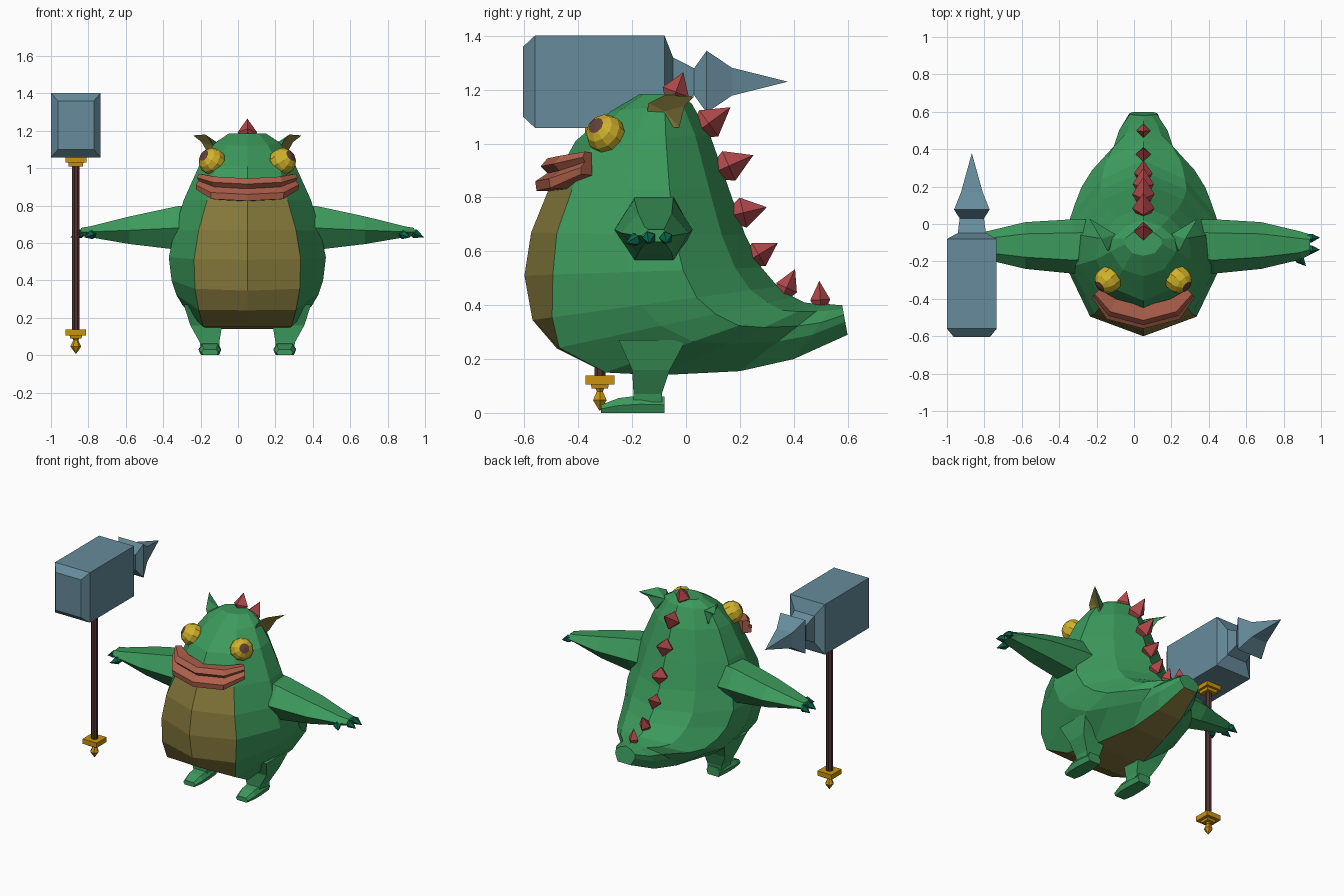
import bpy, bmesh, math
from mathutils import Vector

if "Cube" in bpy.data.objects:
    bpy.data.objects.remove(bpy.data.objects["Cube"])

CX = 0.05  # creature's centre line


def mat(name, r, g, b):
    m = bpy.data.materials.new(name)
    m.diffuse_color = (*[(c / 255) ** 2.2 for c in (r, g, b)], 1)
    m.use_nodes = True
    m.node_tree.nodes["Principled BSDF"].inputs["Base Color"].default_value = m.diffuse_color
    return m


GREEN = mat("skin_green", 62, 152, 92)
BELLY = mat("belly_olive", 132, 120, 62)
RED = mat("spike_red", 176, 74, 76)
LIP = mat("lip_salmon", 172, 96, 76)
YELLOW = mat("eye_yellow", 208, 178, 48)
PUPIL = mat("pupil_brown", 100, 66, 60)
CLAW = mat("claw_teal", 18, 100, 74)
STEEL = mat("steel_blue", 102, 138, 154)
WOOD = mat("dark_wood", 82, 54, 54)
GOLD = mat("gold", 200, 146, 22)


def finish(name, bm, *mats):
    bmesh.ops.remove_doubles(bm, verts=bm.verts, dist=1e-5)
    bmesh.ops.recalc_face_normals(bm, faces=bm.faces)
    me = bpy.data.meshes.new(name)
    bm.to_mesh(me)
    bm.free()
    for m in mats:
        me.materials.append(m)
    ob = bpy.data.objects.new(name, me)
    bpy.context.collection.objects.link(ob)
    return ob


def loft(name, rings, *mats, rule=None):
    """Skin a list of closed rings, cap both ends; rule(ring, column) gives the material."""
    bm = bmesh.new()
    vs = [[bm.verts.new(p) for p in r] for r in rings]
    n = len(vs[0])
    for i in range(len(vs) - 1):
        for j in range(n):
            k = (j + 1) % n
            f = bm.faces.new((vs[i][j], vs[i][k], vs[i + 1][k], vs[i + 1][j]))
            f.material_index = rule(i, j) if rule else 0
    bm.faces.new(vs[0])
    bm.faces.new(vs[-1])
    return finish(name, bm, *mats)


def ngon(c, a, b, n, turn=0.0):
    """Ring of n points round c with half-axis vectors a and b."""
    return [Vector(c) + Vector(a) * math.cos(turn + math.tau * k / n)
            + Vector(b) * math.sin(turn + math.tau * k / n) for k in range(n)]


def cone(name, base, tip, r, m, n=4, widest=0.3):
    """Spike with a narrow foot, a wide waist and a sharp tip."""
    base, tip = Vector(base), Vector(tip)
    d = tip - base
    a = d.cross(Vector((1, 0, 0))).normalized()
    if abs(d.normalized().x) > 0.8:
        a = d.cross(Vector((0, 0, 1))).normalized()
    b = d.normalized().cross(a)
    return loft(name, [ngon(base + d * t, a * s, b * s, n)
                       for t, s in ((0, r * .6), (widest, r), (1, 1e-4))], m)


# Body and tail: sections from crown to tail tip
# front y, front z, back y, back z, half width, belly half width, belly edge position
SECTIONS = [
    (-.17, 1.185, -.03, 1.185, .10, .06, .10), (-.28, 1.12, .02, 1.15, .175, .11, .12),
    (-.41, 1.01, .09, 1.03, .255, .17, .14), (-.51, .83, .16, .83, .34, .215, .13),
    (-.575, .67, .22, .66, .39, .26, .12), (-.60, .51, .28, .54, .42, .285, .12),
    (-.57, .345, .34, .47, .405, .28, .08), (-.48, .24, .40, .43, .38, .26, .01),
    (-.30, .15, .44, .41, .345, .235, .0), (-.10, .14, .48, .405, .285, .19, .0),
    (.20, .155, .52, .405, .165, .12, .0), (.40, .20, .55, .402, .135, .09, .0),
    (.60, .29, .58, .40, .075, .05, .0)]


def body_ring(yf, zf, yb, zb, w, wb, tb):
    half = [(0, 0), (tb, wb), (.44, w), (.67, w * .96), (.89, w * .55), (1, 0)]
    pts = half + [(t, -x) for t, x in half[-2:0:-1]]
    return [(CX + x, yf + (yb - yf) * t, zf + (zb - zf) * t) for t, x in pts]


loft("body", [body_ring(*s) for s in SECTIONS], GREEN, BELLY,
     rule=lambda i, j: int(i >= 3 and j in (0, 9)))

# Back spikes: base y, z, tip y, z, radius
for i, (y, z, ty, tz, r) in enumerate([
        (-.05, 1.16, -.01, 1.265, .052), (.05, 1.05, .165, 1.135, .06),
        (.12, .90, .25, .957, .06), (.175, .735, .30, .764, .057),
        (.24, .57, .34, .63, .05), (.36, .435, .405, .534, .042),
        (.50, .39, .495, .49, .037)]):
    cone(f"back_spike_{i + 1}", (CX, y, z), (CX, ty, tz), r, RED)

# Lips: one grooved profile swept round the front of the face
PATH = [(-.255, -.37, .925), (-.17, -.455, .89), (0, -.50, .88), (.17, -.455, .89), (.255, -.37, .925)]
LIPS = [(-.06, .06), (.015, .065), (.04, .035), (.015, .01), (.06, -.02), (.055, -.055), (-.06, -.06)]
OUT = [(-.5, -.5), (-.42, -.9), (0, -1), (.42, -.9), (.5, -.5)]
SCALE = (.7, 1, 1, 1, .7)
loft("lips", [[(CX + x + ox * o * s, y + oy * o * s, z + u * s) for o, u in LIPS]
              for (x, y, z), (ox, oy), s in zip(PATH, OUT, SCALE)], LIP)

for side, s in (("left", 1), ("right", -1)):
    def P(x, y, z):
        return Vector((CX + s * x, y, z))

    # Eye: faceted ball whose pole cap is the pupil
    axis = Vector((s * .68, -.55, .48)).normalized()
    bm = bmesh.new()
    bmesh.ops.create_uvsphere(bm, u_segments=10, v_segments=7, radius=.074)
    for f in bm.faces:
        f.material_index = int(f.calc_center_median().z > .062)
    bmesh.ops.rotate(bm, verts=bm.verts, matrix=axis.to_track_quat('Z', 'Y').to_matrix())
    bmesh.ops.translate(bm, verts=bm.verts, vec=P(.187, -.298, 1.035))
    finish(f"{side}_eye", bm, YELLOW, PUPIL)

    # Ear: swept-back leaf with a hollow olive inside
    rim = [P(.16, -.15, 1.06), P(.195, -.14, 1.15), P(.225, -.08, 1.18),
           P(.29, .03, 1.175), P(.245, -.005, 1.14), P(.20, -.025, 1.06)]
    bm = bmesh.new()
    v = [bm.verts.new(p) for p in rim]
    back, inner = bm.verts.new(P(.15, -.055, 1.13)), bm.verts.new(P(.185, -.08, 1.12))
    for i in range(6):
        a, b = v[i], v[(i + 1) % 6]
        bm.faces.new((a, b, back))
        bm.faces.new((a, b, inner)).material_index = 1
    finish(f"{side}_ear", bm, GREEN, BELLY)

    # Arm: tapering six-sided limb
    loft(f"{side}_arm", [ngon(P(x, y, z), (0, ry, 0), (0, 0, rz), 6) for x, y, z, ry, rz in (
        (.26, -.115, .68, .14, .15), (.38, -.12, .68, .145, .133), (.63, -.115, .668, .125, .085),
        (.84, -.115, .66, .075, .034), (.89, -.11, .658, .055, .026))], GREEN)

    # Claws: two fingers and a thumb
    for i, (a, b) in enumerate((((.87, -.075, .66), (.945, -.072, .63)),
                                ((.87, -.135, .66), (.945, -.138, .63)),
                                ((.82, -.17, .65), (.87, -.225, .63)))):
        cone(f"{side}_claw_{i + 1}", P(*a), P(*b), .026, CLAW, 5, .35)

    # Leg: x inner, x outer, y front, y back, z
    loft(f"{side}_leg", [[P(a, f, z), P(b, f, z), P(b, k, z), P(a, k, z)] for a, b, f, k, z in (
        (.15, .25, -.195, -.09, .04), (.15, .255, -.195, -.09, .07),
        (.135, .305, -.20, -.06, .16), (.12, .34, -.25, 0, .27))], GREEN)

    # Foot: y, half width, height
    loft(f"{side}_foot", [[P(.2 - w * .8, y, 0), P(.2 + w * .8, y, 0), P(.2 + w, y, h * .5),
                           P(.2 + w * .7, y, h), P(.2 - w * .7, y, h), P(.2 - w, y, h * .5)]
                          for y, w, h in ((-.315, .045, .03), (-.25, .06, .055),
                                          (-.17, .06, .065), (-.08, .05, .06))], GREEN)

# Hammer head with rear spike: y, half width, half height
HX, HY, HZ = -.867, -.32, 1.23
loft("hammer_head", [[(HX + a * w, y, HZ + b * h) for a, b in ((-1, -1), (1, -1), (1, 1), (-1, 1))]
                     for y, w, h in ((-.605, .096, .13), (-.56, .133, .172), (-.08, .133, .172),
                                     (-.048, .075, .09), (.03, .065, .05), (.077, .095, .115),
                                     (.17, .058, .052), (.378, 1e-4, 1e-4))], STEEL)


# Hammer shaft and fittings, turned round the shaft axis
def turned(name, prof, n, turn, m):
    loft(name, [ngon((HX, HY, z), (r, 0, 0), (0, r, 0), n, turn) for z, r in prof], m)


SQ, Q = math.sqrt(2), math.pi / 4
turned("hammer_shaft", [(.12, .022), (1.03, .022)], 8, Q / 2, WOOD)
turned("top_collar", [(1.01, .038 * SQ), (1.03, .04 * SQ), (1.03, .056 * SQ), (1.065, .056 * SQ)], 4, Q, GOLD)
turned("bottom_collar", [(.09, .03 * SQ), (.105, .033 * SQ), (.105, .054 * SQ), (.138, .054 * SQ)], 4, Q, GOLD)
turned("pommel", [(.1, .024), (.08, .013), (.047, .029), (.008, .002)], 6, 0, GOLD)
